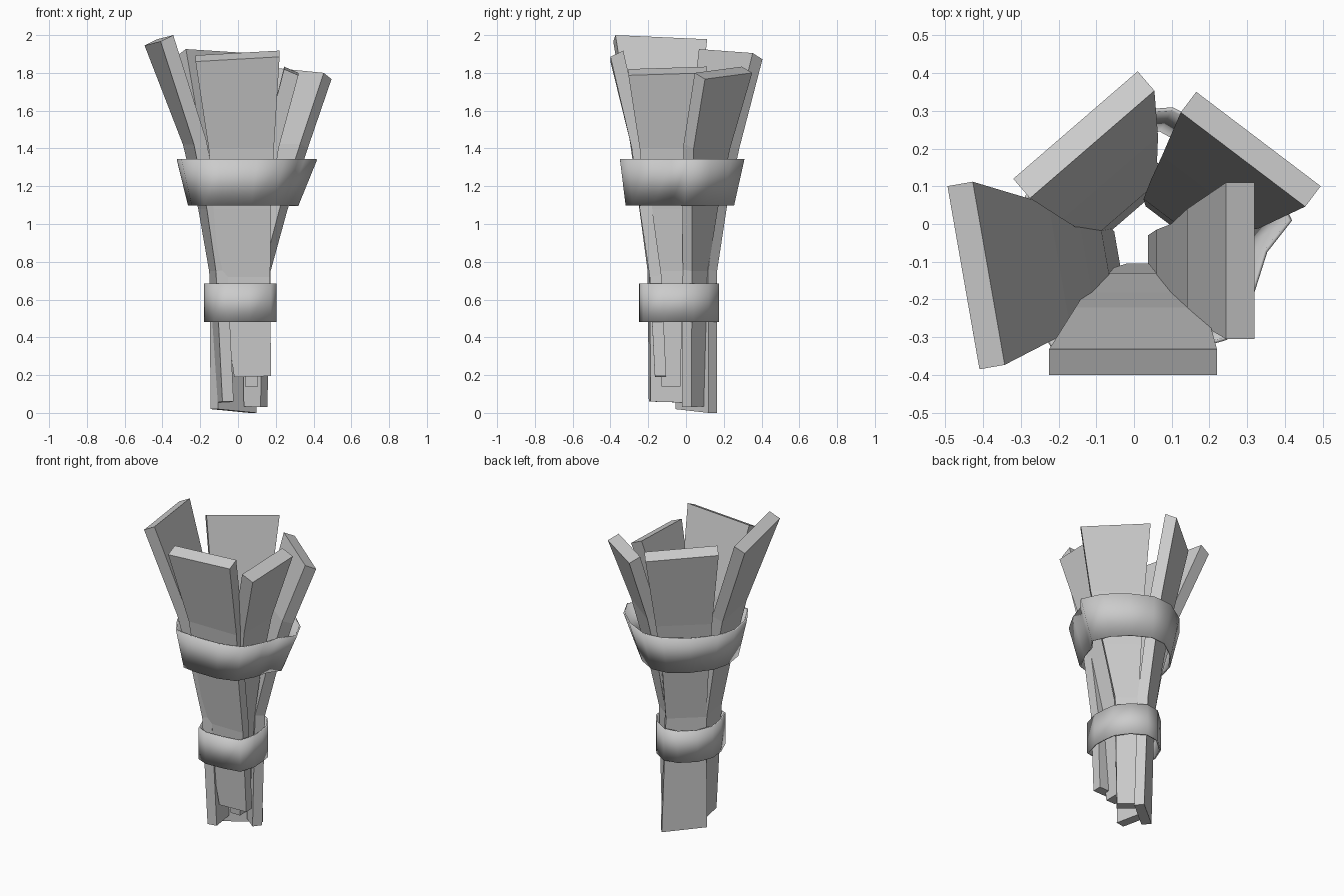
import bpy, bmesh
from mathutils import Vector


def finish(name, bm):
    bmesh.ops.recalc_face_normals(bm, faces=bm.faces[:])
    me = bpy.data.meshes.new(name)
    bm.to_mesh(me)
    bm.free()
    ob = bpy.data.objects.new(name, me)
    bpy.context.collection.objects.link(ob)
    return ob


def loft(bm, rings):
    rows = [[bm.verts.new(p) for p in r] for r in rings]
    n = len(rows[0])
    for a, b in zip(rows, rows[1:]):
        for i in range(n):
            j = (i + 1) % n
            bm.faces.new((a[i], a[j], b[j], b[i]))
    return rows


def plank(name, normal, stations, thick=0.06):
    """stations: outer z at both edges, outer distance, edge offsets along the tangent."""
    n = Vector((normal[0], normal[1], 0)).normalized()
    t = Vector((-n.y, n.x, 0))
    rings = []
    for k, (z0, z1, r, t0, t1) in enumerate(stations):
        f = k / (len(stations) - 1)
        rise = Vector((0, 0, 0.033 * f))          # board ends tip outward
        w = thick + 0.008 * f
        o0 = n * r + t * t0 + Vector((0, 0, z0))
        o1 = n * r + t * t1 + Vector((0, 0, z1))
        rings.append([o0, o1, o1 - n * w + rise, o0 - n * w + rise])
    bm = bmesh.new()
    rows = loft(bm, rings)
    bm.faces.new(rows[0])
    bm.faces.new(rows[-1])
    return finish(name, bm)


def band(name, low, high, z0, z1):
    bm = bmesh.new()
    loft(bm, [[(x, y, z0) for x, y in low], [(x, y, z1) for x, y in high]])
    ob = finish(name, bm)
    m = ob.modifiers.new("wall", 'SOLIDIFY')
    m.thickness = 0.01
    m.offset = -1
    bpy.context.view_layer.objects.active = ob
    ob.select_set(True)
    bpy.ops.object.shade_smooth_by_angle(angle=0.9)
    ob.select_set(False)


# Flared boards around the handle
plank("front_board", (0, -1), [
    (0.19, 0.195, 0.165, -0.02, 0.175), (0.72, 0.72, 0.192, -0.10, 0.17),
    (1.08, 1.08, 0.245, -0.13, 0.175), (1.40, 1.40, 0.287, -0.155, 0.19),
    (1.86, 1.885, 0.40, -0.225, 0.22)])
plank("left_board", (-0.985, -0.172), [
    (0.055, 0.06, 0.115, 0.01, 0.18), (0.75, 0.75, 0.15, -0.03, 0.18),
    (1.08, 1.08, 0.205, -0.05, 0.215), (1.42, 1.42, 0.28, -0.09, 0.25),
    (1.945, 1.967, 0.47, -0.184, 0.309)])
plank("back_left_board", (-0.654, 0.757), [
    (0.0, 0.02, 0.086, -0.153, 0.117), (0.75, 0.75, 0.105, -0.13, 0.11),
    (1.08, 1.08, 0.15, -0.155, 0.12), (1.40, 1.40, 0.20, -0.20, 0.135),
    (1.872, 1.893, 0.30, -0.272, 0.164)])
plank("back_right_board", (0.604, 0.797), [
    (0.03, 0.035, 0.116, -0.107, 0.004), (0.75, 0.75, 0.13, -0.118, 0.02),
    (1.08, 1.08, 0.185, -0.19, 0.035), (1.40, 1.40, 0.255, -0.27, 0.05),
    (1.767, 1.80, 0.379, -0.334, 0.08)])
plank("right_board", (1, 0), [
    (0.14, 0.14, 0.105, -0.13, -0.03), (0.75, 0.75, 0.13, -0.175, -0.015),
    (1.08, 1.08, 0.17, -0.215, 0.0), (1.40, 1.40, 0.215, -0.245, 0.04),
    (1.787, 1.80, 0.32, -0.305, 0.11)], 0.068)

# Wide flared band
top = [(.41, .01), (.35, .13), (.24, .23), (.1, .3), (-.03, .29), (-.17, .2),
       (-.28, .07), (-.315, -.05), (-.29, -.2), (-.21, -.325), (-.1, -.34),
       (.1, -.34), (.24, -.3), (.31, -.18), (.345, -.07)]
bottom = [((x - .0475) * .78 + .0275, (y + .02) * .867 - .0325) for x, y in top]
band("upper_band", bottom, top, 1.10, 1.345)

# Narrow straight band
grip = [(.205, -.12), (.2, -.03), (.19, .04), (.13, .12), (.04, .175), (-.05, .16),
        (-.14, .08), (-.18, -.02), (-.17, -.12), (-.13, -.22), (-.06, -.25),
        (.06, -.245), (.175, -.225)]
band("lower_band", grip, grip, 0.48, 0.685)
